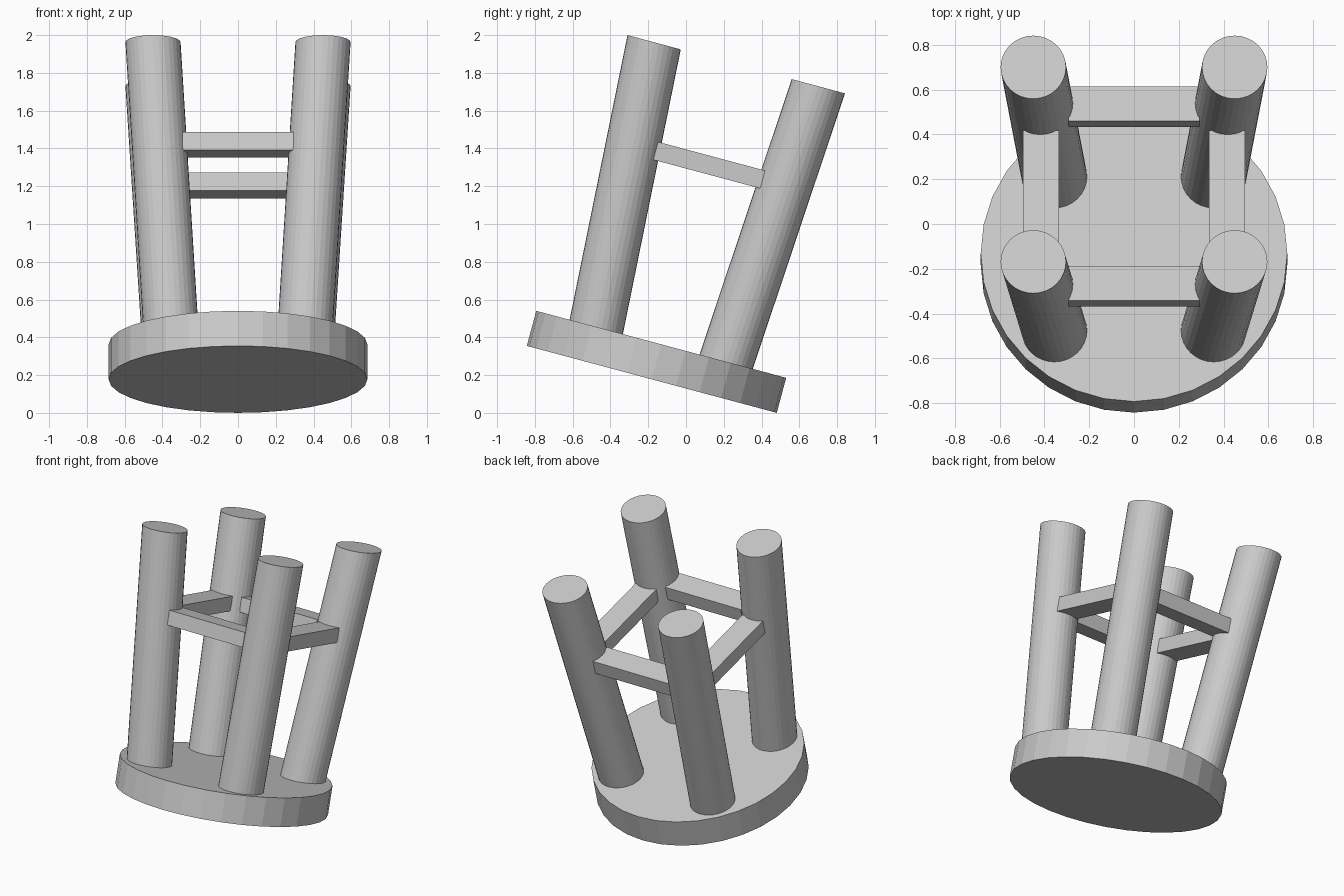
import bpy, bmesh, math
from mathutils import Matrix, Vector

if "Cube" in bpy.data.objects:
    bpy.data.objects.remove(bpy.data.objects["Cube"])

# Whole stool is upside down, resting on one edge of its seat
TILT = Matrix.Translation((0, -0.181, 0.1775)) @ Matrix.Rotation(math.radians(-15), 4, 'X')
SEAT_T, TIP = 0.192, 1.727


def finish(bm, name):
    bm.transform(TILT)
    mesh = bpy.data.meshes.new(name)
    bm.to_mesh(mesh)
    bm.free()
    obj = bpy.data.objects.new(name, mesh)
    bpy.context.collection.objects.link(obj)


def cylinder(name, radius, start, end, sides=32):
    """Sheared cylinder whose caps stay parallel to the seat."""
    start, end = Vector(start), Vector(end)
    h = end.z - start.z
    bm = bmesh.new()
    bmesh.ops.create_cone(bm, cap_ends=True, segments=sides, radius1=radius, radius2=radius,
                          depth=h, matrix=Matrix.Translation((0, 0, h / 2)))
    for v in bm.verts:
        v.co += start.lerp(end, v.co.z / h) * Vector((1, 1, 0)).length / math.sqrt(2) - Vector(
            (0, 0, start.lerp(end, v.co.z / h).z)) + Vector((0, 0, start.z))
    finish(bm, name)


def box(name, center, size):
    bm = bmesh.new()
    bmesh.ops.create_cube(bm, size=1, matrix=Matrix.Translation(center) @ Matrix.Diagonal((*size, 1)))
    finish(bm, name)


# Round seat
cylinder("seat", 0.685, (0, 0, 0), (0, 0, SEAT_T))

# Four splayed legs
slope = (0.45 - 0.356) / (TIP - SEAT_T)
z0 = SEAT_T - 0.02
r0 = 0.356 - 0.02 * slope
for sx, side in ((-1, "left"), (1, "right")):
    for sy, end in ((-1, "front"), (1, "back")):
        cylinder(f"{end}_{side}_leg", 0.146, (sx * r0, sy * r0, z0), (sx * 0.45, sy * 0.45, TIP))

# Four rungs between the legs
for s, end, side in ((-1, "front", "left"), (1, "back", "right")):
    box(f"{end}_rung", (0, s * 0.415, 1.174), (0.586, 0.16, 0.098))
    box(f"{side}_rung", (s * 0.415, 0, 1.174), (0.16, 0.586, 0.098))
